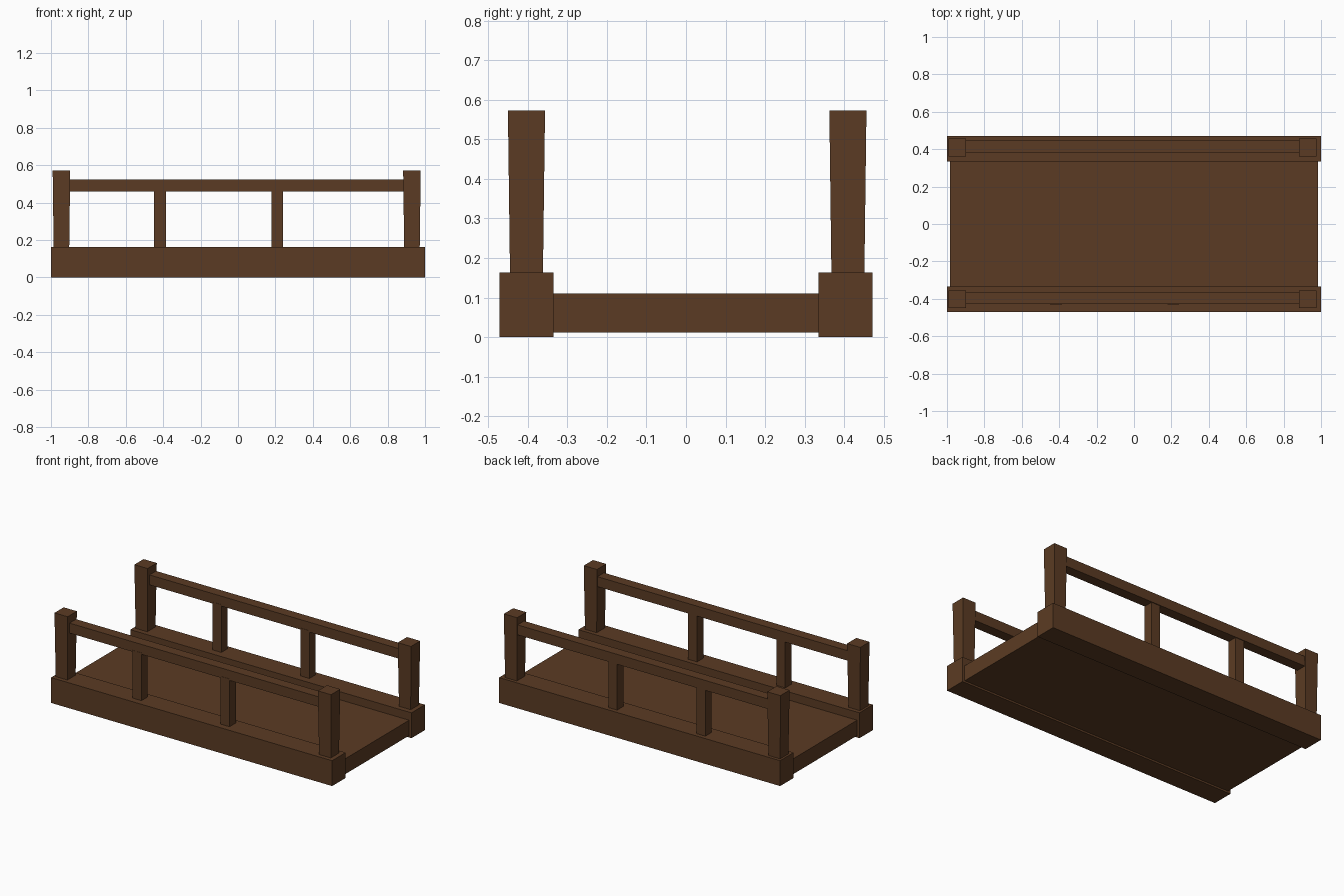
import bpy
import bmesh

cube = bpy.data.objects.get("Cube")
if cube:
    bpy.data.objects.remove(cube, do_unlink=True)

# Single dark wood colour
wood = bpy.data.materials.new("dark brown wood")
wood.use_nodes = True
BROWN = (0.105, 0.044, 0.017, 1.0)
wood.diffuse_color = BROWN
wood.node_tree.nodes["Principled BSDF"].inputs["Base Color"].default_value = BROWN


def block(name, x, y, z, flare=1.0):
    """Box from (min, max) ranges; flare widens the top about its centre."""
    bm = bmesh.new()
    bmesh.ops.create_cube(bm, size=1)
    size = [r[1] - r[0] for r in (x, y, z)]
    for v in bm.verts:
        grow = flare if v.co.z > 0 else 1.0
        v.co.x *= size[0] * grow
        v.co.y *= size[1] * grow
        v.co.z *= size[2]
    mesh = bpy.data.meshes.new(name)
    bm.to_mesh(mesh)
    bm.free()
    mesh.materials.append(wood)
    obj = bpy.data.objects.new(name, mesh)
    obj.location = [sum(r) / 2 for r in (x, y, z)]
    bpy.context.collection.objects.link(obj)
    return obj


def around(centre, width):
    return (centre - width / 2, centre + width / 2)


BEAM_TOP = 0.163

# Walkway deck between the side beams
block("deck", (-0.983, 0.983), (-0.34, 0.34), (0.012, 0.111))

# Each side: beam, flared end posts, handrail and balusters
for side, beam_y, post_y in (("front", -0.403, -0.403), ("back", 0.403, 0.409)):
    block(side + "_beam", (-1, 1), around(beam_y, 0.137), (0, BEAM_TOP))
    for end, post_x in (("right", -0.944), ("left", 0.93)):
        block(f"{side}_{end}_post", around(post_x, 0.083), around(post_y, 0.083),
              (BEAM_TOP - 0.01, 0.573), flare=1.13)
    rail_y = post_y + 0.007
    block(side + "_handrail", (-0.92, 0.91), around(rail_y, 0.066), (0.46, 0.524))
    for end, bar_x in (("right", -0.417), ("left", 0.21)):
        block(f"{side}_{end}_baluster", around(bar_x, 0.063), around(rail_y - 0.003, 0.063),
              (BEAM_TOP - 0.01, 0.47))
